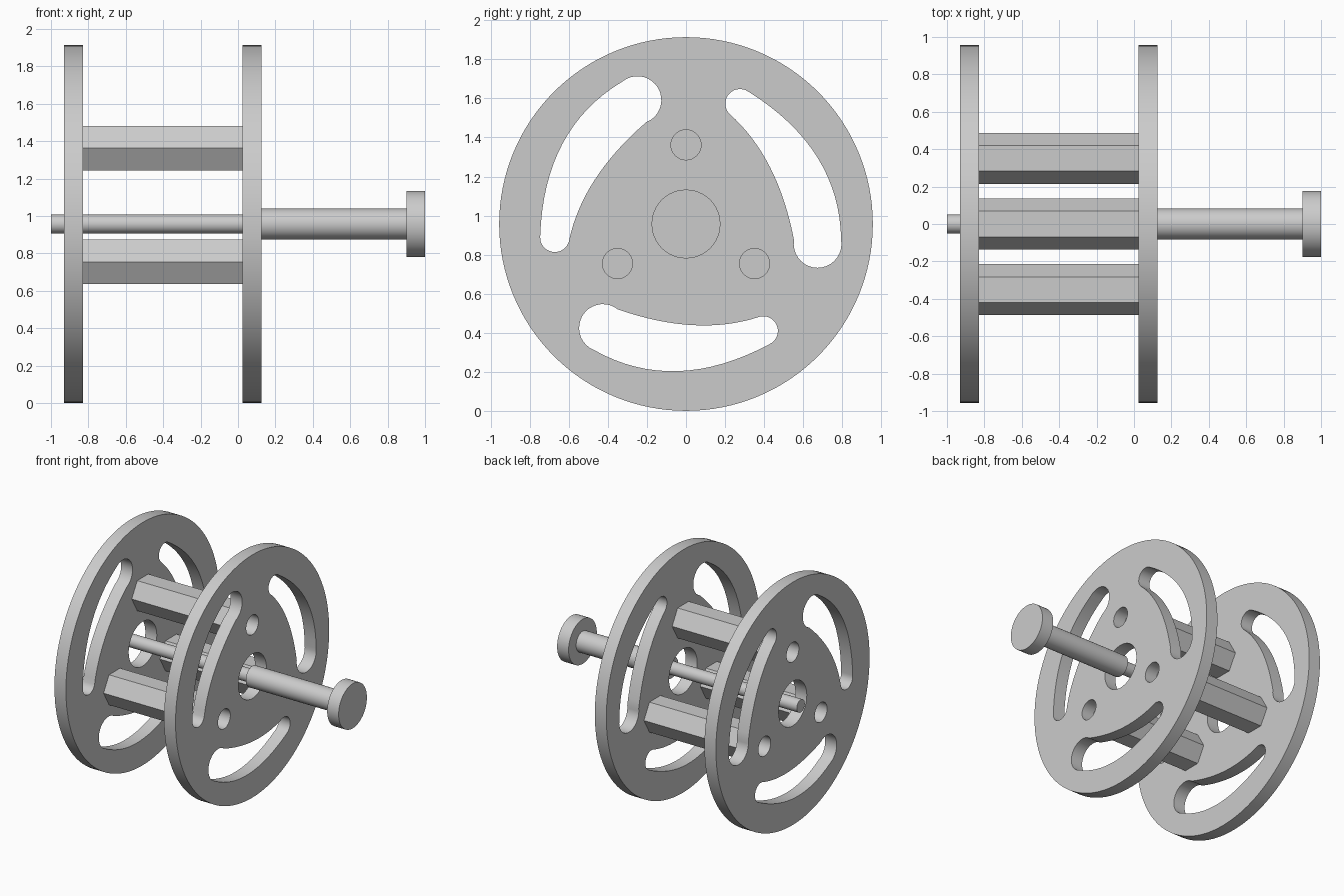
import bpy, bmesh
from math import sin, cos, pi, radians
from mathutils import Vector, Matrix

cube = bpy.data.objects.get("Cube")
if cube:
    bpy.data.objects.remove(cube, do_unlink=True)

AXIS_Z = 0.957
grey = bpy.data.materials.new("light_grey")
grey.use_nodes = True
grey.diffuse_color = (0.6, 0.6, 0.6, 1)
grey.node_tree.nodes["Principled BSDF"].inputs["Base Color"].default_value = (0.6, 0.6, 0.6, 1)


def arc(centre, r, start, end, n):
    """Points on an arc, angles in degrees."""
    angles = [radians(start + (end - start) * i / n) for i in range(n + 1)]
    return [Vector((centre[0] + r * cos(a), centre[1] + r * sin(a))) for a in angles]


def ring(centre, r, n):
    return arc(centre, r, 0, 360, n)[:-1]


def bend(a, control, b, n=16):
    """Inner points of a quadratic curve from a to b."""
    c = Vector(control)
    ts = [i / n for i in range(1, n)]
    return [a * (1 - t) ** 2 + c * 2 * t * (1 - t) + b * t * t for t in ts]


def finish(obj):
    """Clean the mesh, colour it and shade it with sharp edges kept."""
    bm = bmesh.new()
    bm.from_mesh(obj.data)
    bmesh.ops.remove_doubles(bm, verts=bm.verts, dist=1e-5)
    bmesh.ops.recalc_face_normals(bm, faces=bm.faces)
    bm.to_mesh(obj.data)
    bm.free()
    obj.data.materials.clear()
    obj.data.materials.append(grey)
    bpy.ops.object.select_all(action='DESELECT')
    obj.select_set(True)
    bpy.context.view_layer.objects.active = obj
    bpy.ops.object.shade_smooth_by_angle(angle=radians(30))


def prism(name, loops, x0, x1):
    """Extrude filled outlines (the first outer, the rest holes) along x."""
    curve = bpy.data.curves.new(name, 'CURVE')
    curve.dimensions = '2D'
    curve.fill_mode = 'BOTH'
    curve.extrude = (x1 - x0) / 2
    for loop in loops:
        spline = curve.splines.new('POLY')
        spline.points.add(len(loop) - 1)
        for point, co in zip(spline.points, loop):
            point.co = (co.x, co.y, 0, 1)
        spline.use_cyclic_u = True
    obj = bpy.data.objects.new(name, curve)
    bpy.context.collection.objects.link(obj)
    obj.location = ((x0 + x1) / 2, 0, AXIS_Z)
    obj.rotation_euler = (pi / 2, 0, pi / 2)
    bpy.ops.object.select_all(action='DESELECT')
    obj.select_set(True)
    bpy.context.view_layer.objects.active = obj
    bpy.ops.object.convert(target='MESH')
    finish(bpy.context.view_layer.objects.active)


# Tapered curved slot, repeated three times around the axis
big = arc((-0.425, -0.532), 0.122, 249, 51, 18)
small = arc((0.395, -0.547), 0.075, 102, -65, 14)
slot = (big + bend(big[-1], (0.062, -0.58), small[0])
        + small + bend(small[-1], (-0.06, -0.875), big[0]))
turns = [Matrix.Rotation(radians(a), 2) for a in (0, 120, 240)]
slots = [[turn @ p for p in slot] for turn in turns]

# Spacer positions and their bolt holes
spacer_spots = [turn @ Vector((0, 0.405)) for turn in turns]
bolt_holes = [ring(spot, 0.077, 32) for spot in spacer_spots]

# Side plates
outline = [ring((0, 0), 0.956, 128), ring((0, 0), 0.175, 48)] + slots + bolt_holes
prism("left_plate", outline, 0.025, 0.125)
prism("right_plate", outline, -0.93, -0.83)

# Hexagonal spacers between the plates
for label, spot in zip(("top", "front", "back"), spacer_spots):
    prism(label + "_spacer", [ring(spot, 0.137, 6)], -0.83, 0.025)

# Stepped shaft with a round head, turned about the x axis
profile = [(-1, 0), (-1, 0.05), (0.125, 0.05), (0.125, 0.082),
           (0.9, 0.082), (0.9, 0.176), (1, 0.176), (1, 0)]
bm = bmesh.new()
verts = [bm.verts.new((x, 0, r)) for x, r in profile]
edges = [bm.edges.new(pair) for pair in zip(verts, verts[1:])]
bmesh.ops.spin(bm, geom=verts + edges, cent=(0, 0, 0), axis=(1, 0, 0),
               angle=2 * pi, steps=48, use_duplicate=False)
mesh = bpy.data.meshes.new("shaft")
bm.to_mesh(mesh)
bm.free()
shaft = bpy.data.objects.new("shaft", mesh)
shaft.location.z = AXIS_Z
bpy.context.collection.objects.link(shaft)
finish(shaft)
